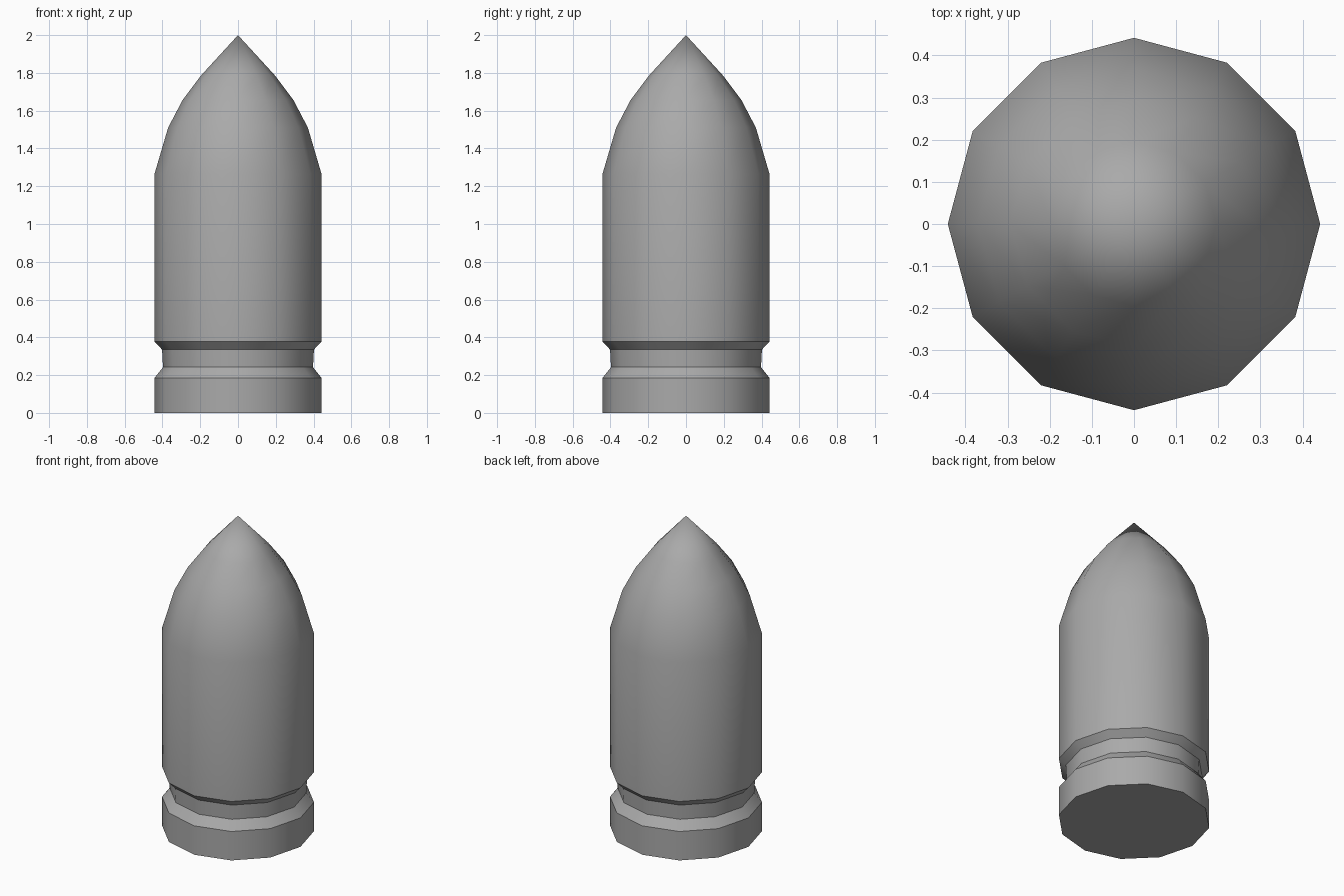
import bpy
import bmesh
import math

old = bpy.data.objects.get("Cube")
if old:
    bpy.data.objects.remove(old, do_unlink=True)

SIDES = 12
RADIUS = 0.442

# Grey metal
GREY = (0.4, 0.4, 0.4, 1)
metal = bpy.data.materials.new("grey metal")
metal.use_nodes = True
metal.diffuse_color = GREY
metal.node_tree.nodes["Principled BSDF"].inputs["Base Color"].default_value = GREY

# Outline from the base rim, through the groove, up the body and nose
profile = [
    (RADIUS, 0), (RADIUS, 0.185),
    (0.397, 0.242), (0.402, 0.335),
    (RADIUS, 0.377), (RADIUS, 1.265),
    (0.37, 1.51), (0.293, 1.657), (0.195, 1.787),
]


def ring(bm, radius, z):
    step = 2 * math.pi / SIDES
    return [bm.verts.new((radius * math.cos(i * step), radius * math.sin(i * step), z))
            for i in range(SIDES)]


# Turned shell with a flat base and a pointed tip
bm = bmesh.new()
rings = [ring(bm, r, z) for r, z in profile]
tip = bm.verts.new((0, 0, 2))
bm.faces.new(list(reversed(rings[0])))
for i in range(SIDES):
    j = (i + 1) % SIDES
    for low, high in zip(rings, rings[1:]):
        bm.faces.new((low[i], low[j], high[j], high[i]))
    bm.faces.new((rings[-1][i], rings[-1][j], tip))

mesh = bpy.data.meshes.new("shell_body")
bm.to_mesh(mesh)
bm.free()
mesh.materials.append(metal)
shell = bpy.data.objects.new("shell_body", mesh)
bpy.context.collection.objects.link(shell)

# Smooth sides, crisp groove and base edges
bpy.ops.object.select_all(action="DESELECT")
shell.select_set(True)
bpy.context.view_layer.objects.active = shell
bpy.ops.object.shade_smooth_by_angle(angle=math.radians(35))
